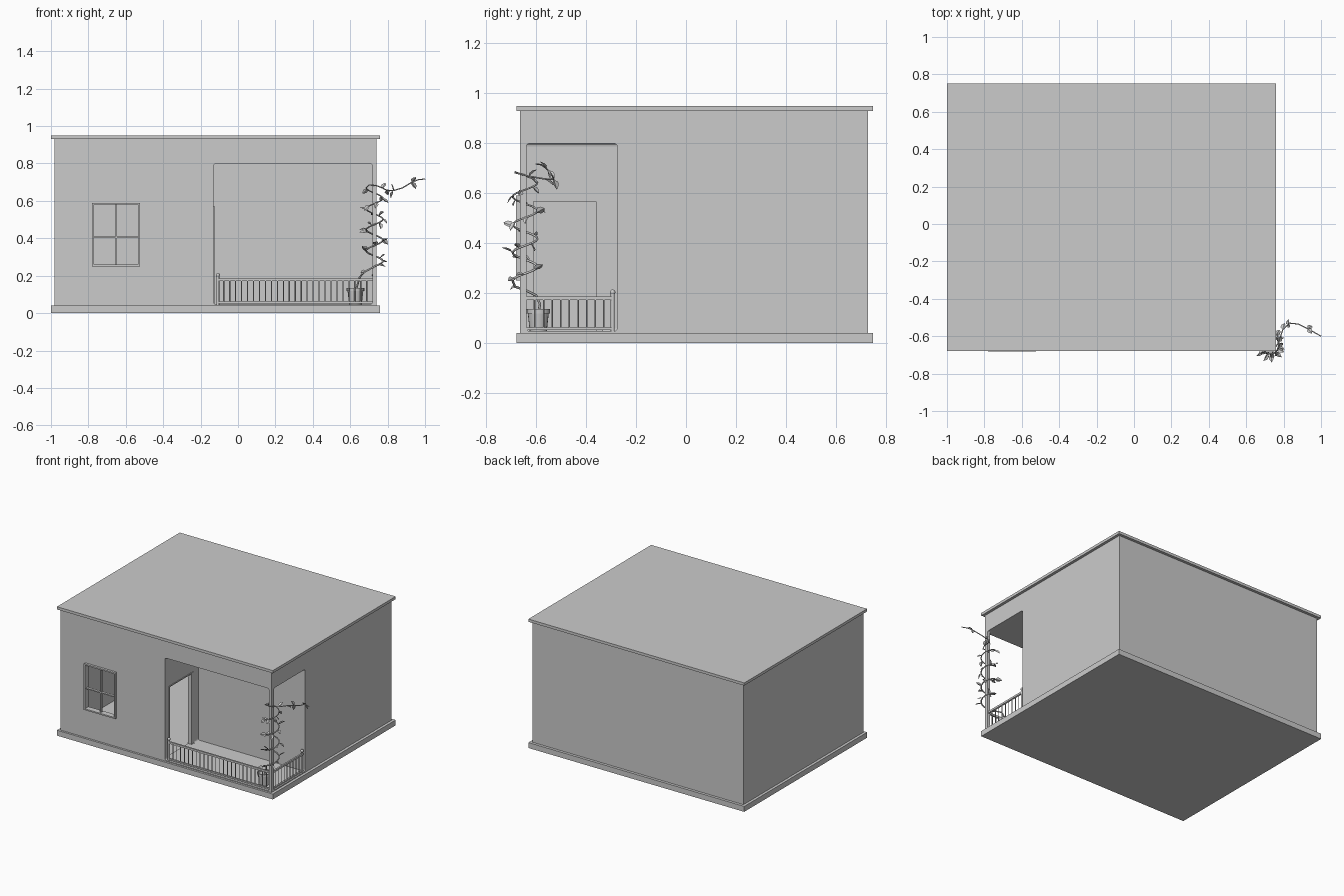
import bpy, bmesh, math, random
from mathutils import Vector, Matrix

if "Cube" in bpy.data.objects:
    bpy.data.objects.remove(bpy.data.objects["Cube"])

random.seed(4)
grey = bpy.data.materials.new("plain grey")
grey.diffuse_color = (0.6, 0.6, 0.6, 1)
grey.use_nodes = True
grey.node_tree.nodes["Principled BSDF"].inputs["Base Color"].default_value = grey.diffuse_color


def finish(name, bm):
    me = bpy.data.meshes.new(name)
    bmesh.ops.recalc_face_normals(bm, faces=bm.faces)
    bm.to_mesh(me)
    bm.free()
    me.materials.append(grey)
    ob = bpy.data.objects.new(name, me)
    bpy.context.collection.objects.link(ob)
    return ob


def add_box(bm, x0, x1, y0, y1, z0, z1):
    m = Matrix.Translation(((x0 + x1) / 2, (y0 + y1) / 2, (z0 + z1) / 2)) @ \
        Matrix.Diagonal((x1 - x0, y1 - y0, z1 - z0, 1))
    bmesh.ops.create_cube(bm, size=1, matrix=m)


def boxes(name, *dims, round_axis=None):
    bm = bmesh.new()
    for d in dims:
        add_box(bm, *d)
    if round_axis is not None:
        edges = [e for e in bm.edges
                 if abs((e.verts[0].co - e.verts[1].co).normalized()[round_axis]) > 0.9]
        bmesh.ops.bevel(bm, geom=edges, offset=0.012, segments=3, profile=0.5, affect='EDGES')
    return finish(name, bm)


def cut(target, cutter):
    cutter.hide_render = True
    mod = target.modifiers.new("cut", 'BOOLEAN')
    mod.operation = 'DIFFERENCE'
    mod.solver = 'EXACT'
    mod.object = cutter
    bpy.context.view_layer.objects.active = target
    bpy.ops.object.modifier_apply(modifier=mod.name)
    bpy.data.objects.remove(cutter)


def smooth(ob):
    for o in bpy.context.selected_objects:
        o.select_set(False)
    ob.select_set(True)
    bpy.context.view_layer.objects.active = ob
    bpy.ops.object.shade_smooth_by_angle(angle=math.radians(40))


# Base slab and flat roof
boxes("base_slab", (-1, 0.76, -0.68, 0.75, 0, 0.04))
boxes("roof_slab", (-1, 0.76, -0.68, 0.75, 0.93, 0.95))

# Hollow walls with the corner porch, doorway and window opening
walls = boxes("walls", (-0.98, 0.74, -0.665, 0.73, 0.04, 0.93))
cut(walls, boxes("room_cut_left", (-0.955, -0.155, -0.64, 0.705, 0.0, 0.92)))
cut(walls, boxes("room_cut_back", (-0.2, 0.715, -0.25, 0.704, -0.01, 0.919)))
cut(walls, boxes("porch_cut_front", (-0.13, 0.718, -0.9, -0.275, 0.046, 0.80), round_axis=1))
cut(walls, boxes("porch_cut_side", (0.3, 1.0, -0.64, -0.276, 0.047, 0.799), round_axis=0))
cut(walls, boxes("door_cut", (-0.2, -0.1, -0.615, -0.335, 0.0461, 0.57)))
cut(walls, boxes("window_cut", (-0.775, -0.53, -0.8, -0.6, 0.255, 0.585)))

# Door frame
boxes("door_frame",
      (-0.157, -0.126, -0.36, -0.335, 0.046, 0.57),
      (-0.157, -0.126, -0.62, -0.612, 0.046, 0.57),
      (-0.157, -0.126, -0.62, -0.335, 0.566, 0.574))

# Window frame with cross bars
wx0, wx1, wz0, wz1, t = -0.78, -0.525, 0.25, 0.59, 0.01
wy = (-0.682, -0.64)
boxes("window_frame",
      (wx0, wx0 + t, *wy, wz0, wz1), (wx1 - t, wx1, *wy, wz0, wz1),
      (wx0 + t, wx1 - t, *wy, wz0, wz0 + t), (wx0 + t, wx1 - t, *wy, wz1 - t, wz1),
      (-0.656, -0.648, -0.67, -0.65, wz0 + t, wz1 - t),
      (wx0 + t, wx1 - t, -0.669, -0.651, 0.401, 0.409))


# Railings: two rails, balusters and an end post with a ball
def railing(name, start, end, count):
    bm = bmesh.new()
    a, b = Vector(start), Vector(end)
    for z, h in ((0.178, 0.007), (0.056, 0.005)):
        add_box(bm, min(a.x, b.x) - 0.006, max(a.x, b.x) + 0.006,
                min(a.y, b.y) - 0.006, max(a.y, b.y) + 0.006, z - h, z + h)
    for i in range(1, count):
        p = a.lerp(b, i / count)
        bmesh.ops.create_cone(bm, cap_ends=False, segments=8, radius1=0.003, radius2=0.003,
                              depth=0.12, matrix=Matrix.Translation((p.x, p.y, 0.116)))
    bmesh.ops.create_cone(bm, cap_ends=True, segments=12, radius1=0.008, radius2=0.008,
                          depth=0.15, matrix=Matrix.Translation((a.x, a.y, 0.121)))
    bmesh.ops.create_uvsphere(bm, u_segments=12, v_segments=8, radius=0.011,
                              matrix=Matrix.Translation((a.x, a.y, 0.203)))
    smooth(finish(name, bm))


railing("front_railing", (-0.108, -0.65, 0), (0.72, -0.65, 0), 26)
railing("side_railing", (0.728, -0.294, 0), (0.728, -0.64, 0), 10)

# Flower pot, turned from a profile
profile = [(0.0, 0.047), (0.034, 0.047), (0.042, 0.118), (0.047, 0.118),
           (0.047, 0.135), (0.04, 0.135), (0.039, 0.122), (0.0, 0.122)]
bm = bmesh.new()
vs = [bm.verts.new((r, 0, z)) for r, z in profile]
es = [bm.edges.new(p) for p in zip(vs, vs[1:])]
bmesh.ops.spin(bm, geom=vs + es, cent=(0, 0, 0), axis=(0, 0, 1), angle=2 * math.pi, steps=20)
bmesh.ops.remove_doubles(bm, verts=bm.verts, dist=1e-4)
bmesh.ops.translate(bm, verts=bm.verts, vec=(0.628, -0.592, 0))
smooth(finish("flower_pot", bm))

# Vine: leaves the pot, winds round the corner post, then reaches outwards
path = [Vector(p) for p in ((0.63, -0.592, 0.12), (0.64, -0.585, 0.155), (0.65, -0.60, 0.19),
                            (0.665, -0.64, 0.21), (0.685, -0.685, 0.225))]
steps = 48
for i in range(steps + 1):
    f = i / steps
    a = -math.pi / 2 + f * 2 * math.pi * 3.75
    path.append(Vector((0.73 + 0.045 * math.cos(a), -0.645 + 0.05 * math.sin(a), 0.25 + 0.42 * f)))
path += [Vector(p) for p in ((0.70, -0.685, 0.685), (0.74, -0.685, 0.682), (0.775, -0.63, 0.668),
                             (0.795, -0.565, 0.657), (0.83, -0.53, 0.655), (0.88, -0.535, 0.67),
                             (0.93, -0.56, 0.70), (0.965, -0.58, 0.714), (1.0, -0.60, 0.717))]
curve = bpy.data.curves.new("vine_stem", 'CURVE')
curve.dimensions = '3D'
curve.bevel_depth = 0.005
curve.bevel_resolution = 2
curve.use_fill_caps = True
sp = curve.splines.new('POLY')
sp.points.add(len(path) - 1)
for i, p in enumerate(path):
    sp.points[i].co = (*p, 1)
    sp.points[i].radius = 1.0 - 0.4 * i / len(path)
sp.use_smooth = True
curve.materials.append(grey)
bpy.context.collection.objects.link(bpy.data.objects.new("vine_stem", curve))

# Leaves: folded pointed ovals along the vine
bm = bmesh.new()


def add_leaf(pos, direction, size):
    d = direction.normalized()
    side = d.cross(Vector((0, 0, 1))).normalized()
    up = side.cross(d)
    tilt = Matrix.Rotation(random.uniform(-1, 1), 3, d)
    side, up = tilt @ side, tilt @ up
    rib = [bm.verts.new(pos + d * size * s) for s in (0, 0.3, 0.65, 1)]
    for k in (-1, 1):
        edge = [bm.verts.new(pos + d * size * s + side * k * size * w + up * size * 0.12)
                for s, w in ((0.3, 0.3), (0.65, 0.25))]
        bm.faces.new((rib[0], rib[1], edge[0]))
        bm.faces.new((rib[1], rib[2], edge[1], edge[0]))
        bm.faces.new((rib[2], rib[3], edge[1]))


for i in range(4, 54, 2):
    p = path[i]
    out = Vector((p.x - 0.73, p.y + 0.645, random.uniform(-0.05, 0.04)))
    out += Vector((random.uniform(-0.04, 0.03), random.uniform(-0.04, 0.03), 0))
    if out.length > 0.01 and p.y < -0.6:
        add_leaf(p, out, random.uniform(0.035, 0.05))
for i, d in ((56, (0.2, 0.6, 0.5)), (57, (0.2, 0.8, -0.6)), (58, (-0.3, 0.3, -1)),
             (58, (-0.2, -0.4, 0.7)), (60, (0.5, -0.6, 0.6)), (-3, (0.4, 0.3, -0.7))):
    add_leaf(path[i], Vector(d), 0.045)
finish("vine_leaves", bm)
